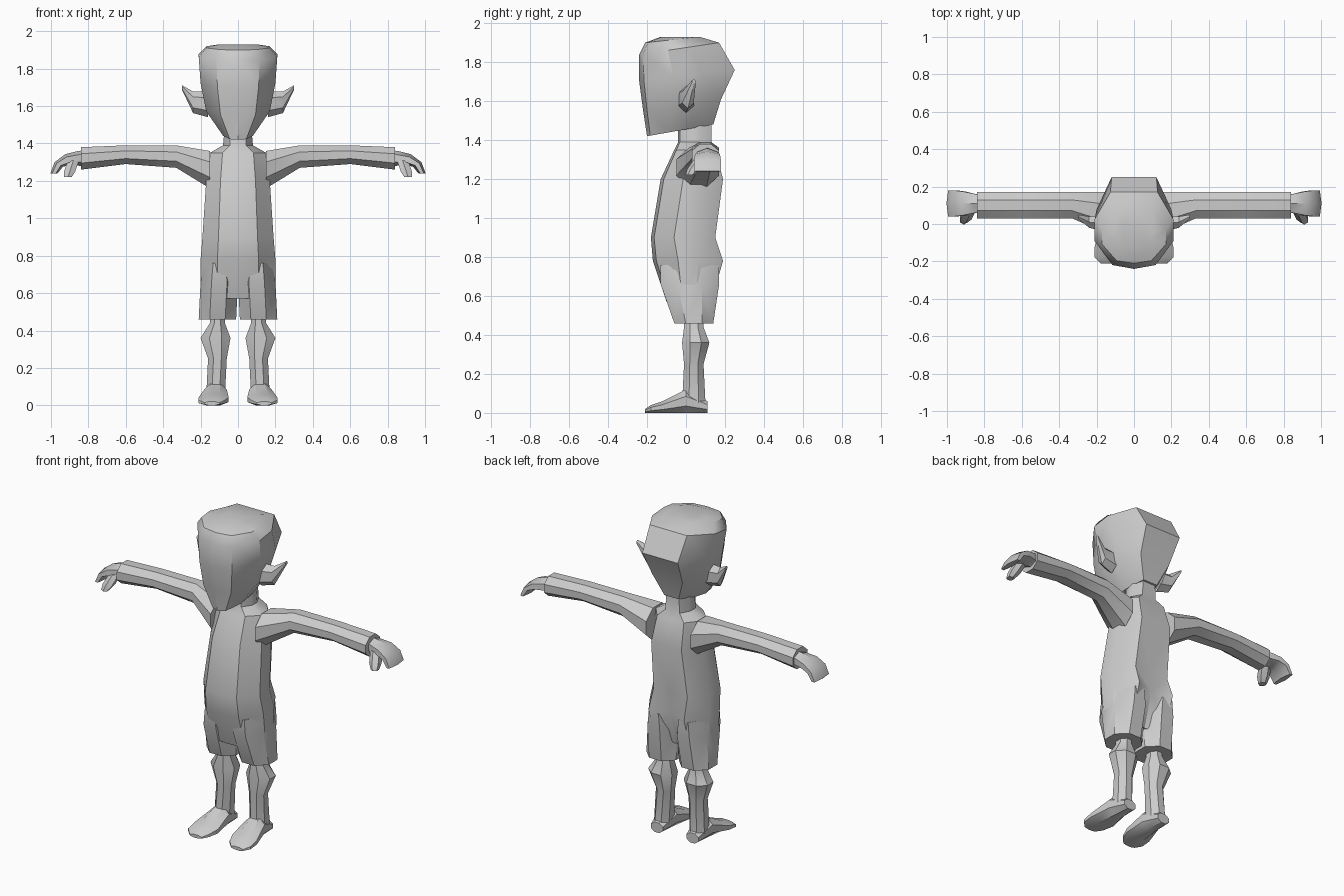
import bpy
import bmesh
import math

default_cube = bpy.data.objects.get("Cube")
if default_cube:
    bpy.data.objects.remove(default_cube)

shade = (.6, .6, .6, 1)
grey = bpy.data.materials.new("plain_grey")
grey.use_nodes = True
grey.diffuse_color = shade
grey.node_tree.nodes["Principled BSDF"].inputs["Base Color"].default_value = shade


def loft(name, rings, mirror=False):
    """Skin a list of closed point rings, cap the ends, optionally mirror in x."""
    bm = bmesh.new()
    loops = [[bm.verts.new(point) for point in ring] for ring in rings]
    for lower, upper in zip(loops, loops[1:]):
        for i in range(len(lower)):
            # index i - 1 wraps round to close the ring
            bm.faces.new((lower[i - 1], lower[i], upper[i], upper[i - 1]))
    bm.faces.new(loops[0])
    bm.faces.new(loops[-1])
    bmesh.ops.triangulate(bm, faces=bm.faces[:])
    bmesh.ops.recalc_face_normals(bm, faces=bm.faces[:])
    mesh = bpy.data.meshes.new(name)
    bm.to_mesh(mesh)
    bm.free()
    mesh.materials.append(grey)
    obj = bpy.data.objects.new(name, mesh)
    bpy.context.collection.objects.link(obj)
    bpy.ops.object.select_all(action='DESELECT')
    bpy.context.view_layer.objects.active = obj
    obj.select_set(True)
    bpy.ops.object.shade_smooth_by_angle(angle=math.radians(35))
    if mirror:
        modifier = obj.modifiers.new("mirror", 'MIRROR')
        modifier.use_mirror_merge = False


def body_ring(z, front, back, width, lift=0, cleft=0):
    """Symmetric outline with narrower front and back; lift raises the back."""
    depth = back - front
    half = [(0, front), (width * .55, front + depth * .05),
            (width, front + depth * .36), (width, front + depth * .65),
            (width * .6, back), (0, back - cleft)]
    outline = half + [(-x, y) for x, y in half[-2:0:-1]]
    return [(x, y, z + lift * (y - front) / depth) for x, y in outline]


def oval(axis, along, u, v, ru, rv, sides=8):
    """Faceted oval across an axis, with its flats touching the given radii."""
    flat = math.cos(math.pi / sides)
    ring = []
    for i in range(sides):
        turn = (i + .5) * math.tau / sides
        a = u + ru * math.cos(turn) / flat
        b = v + rv * math.sin(turn) / flat
        ring.append({'x': (along, a, b), 'y': (a, along, b), 'z': (a, b, along)}[axis])
    return ring


def limb(name, axis, sections, sides=8):
    """Mirrored pair of limbs through oval sections."""
    loft(name, [oval(axis, *section, sides) for section in sections], mirror=True)


# Head: flat face narrowing to the chin, bulging skull, low crown
crown = 1.93
head_sections = [(1.42, -.2, .14, .08), (1.55, -.22, .18, .17), (1.7, -.24, .25, .2),
                 (1.84, -.24, .17, .21), (1.9, -.21, .07, .17), (crown, -.13, 0, .1)]
loft("head", [body_ring(*section, lift=min(.06, crown - section[0]))
              for section in head_sections])

# Torso with rounded belly, divided seat, chest, shoulders and neck
torso_sections = [(.57, -.1, .13, .2), (.78, -.17, .19, .2), (.9, -.18, .15, .19),
                  (1.2, -.13, .19, .17), (1.35, -.06, .15, .15),
                  (1.39, -.04, .13, .08), (1.5, -.04, .13, .07)]
loft("torso", [body_ring(*section, cleft=.04 if section[0] < .8 else 0)
               for section in torso_sections])

# Shorts legs, each starting inside the torso
limb("shorts_leg", 'z', [(.46, .11, .04, .1, .1), (.66, .1, .02, .1, .15),
                         (.76, .1, .02, .08, .15)])

# Bare legs, thin at the ankle and widest below the knee
limb("lower_leg", 'z', [(.05, .12, .04, .05, .06), (.25, .11, .04, .05, .05),
                        (.36, .12, .05, .08, .07), (.44, .11, .04, .04, .05),
                        (.5, .11, .04, .04, .05)])

# Feet: wedges resting on the ground, so each centre height equals its radius
foot_sections = [(.11, .12, .04, .03), (0, .12, .06, .06), (-.12, .13, .08, .03),
                 (-.18, .14, .07, .02), (-.21, .14, .04, .01)]
limb("foot", 'y', [(y, x, height, width, height) for y, x, width, height in foot_sections])

# Sleeved arms, flaring into the chest
limb("arm", 'x', [(.15, .06, 1.26, .11, .1), (.33, .1, 1.33, .07, .06),
                  (.6, .1, 1.34, .07, .05), (.84, .1, 1.32, .07, .06)])

# Hands: palm curling steadily down into thin fingers
hand_rings = []
x, z = .8, 1.32
for i in range(5):
    bend = min(.12 * i * i, 1.5)
    section = oval('x', 0, .11, 0, min(.04 + .012 * i, .07), .04 - .006 * i, sides=6)
    hand_rings.append([(x + v * math.sin(bend), y, z + v * math.cos(bend))
                       for _, y, v in section])
    x += .055 * math.cos(bend)
    z -= .055 * math.sin(bend)
loft("hand", hand_rings, mirror=True)

# Thumbs reaching forward and down
limb("thumb", 'z', [(1.31, .88, .08, .03, .03), (1.25, .9, .04, .03, .03),
                    (1.22, .91, .02, .02, .02)], sides=6)

# Pointed ears sweeping out, up and back
limb("ear", 'x', [(.16, 0, 1.61, .04, .06), (.24, .01, 1.62, .03, .05),
                  (.3, .04, 1.7, .01, .01)], sides=6)
